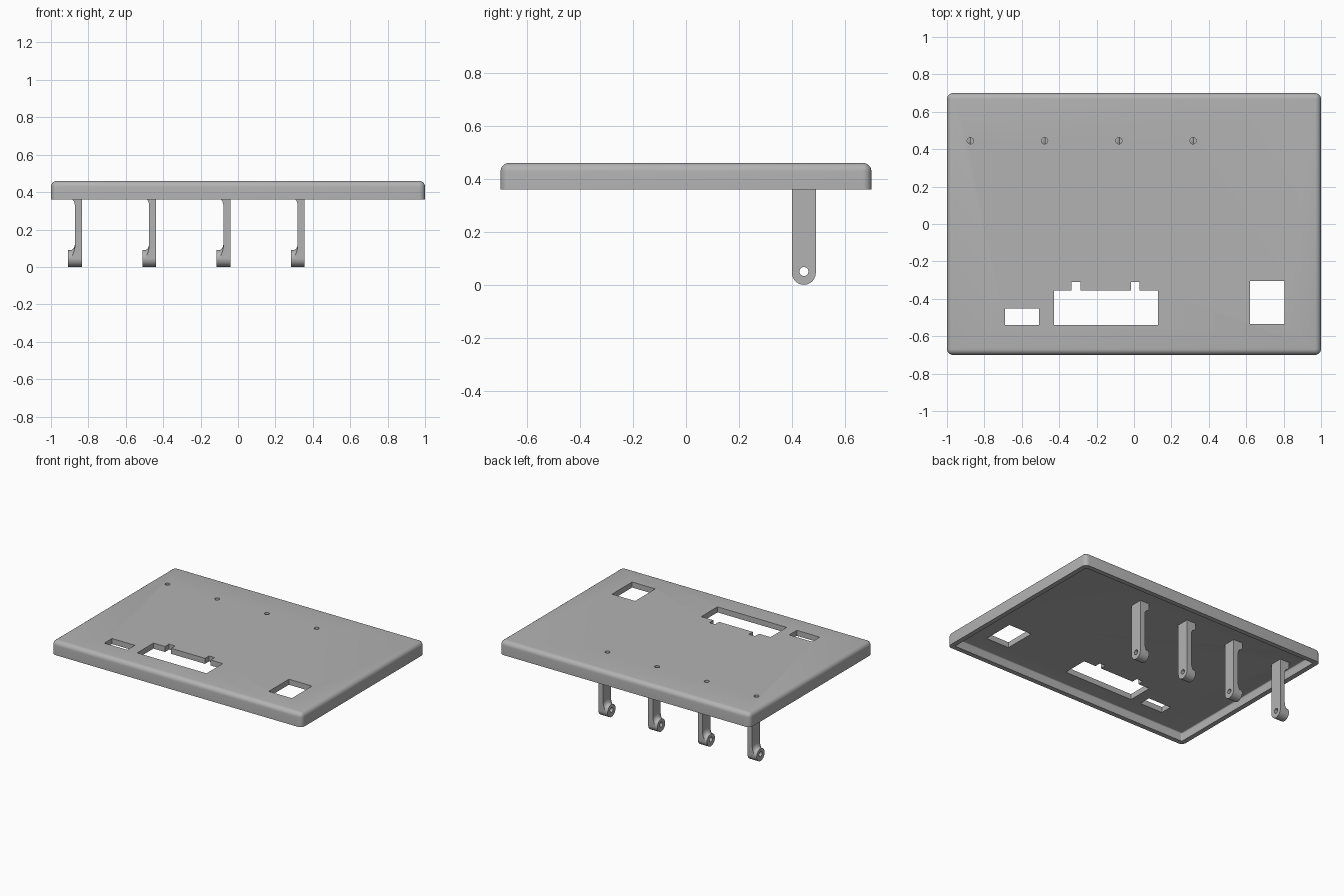
import bpy, bmesh, math
from mathutils import Matrix

cube = bpy.data.objects.get("Cube")
if cube:
    bpy.data.objects.remove(cube, do_unlink=True)

grey = bpy.data.materials.new("plain_grey")
grey.use_nodes = True
colour = (0.45, 0.45, 0.45, 1)
grey.diffuse_color = colour
grey.node_tree.nodes["Principled BSDF"].inputs["Base Color"].default_value = colour


def make(name, bm):
    bmesh.ops.recalc_face_normals(bm, faces=bm.faces)
    mesh = bpy.data.meshes.new(name)
    bm.to_mesh(mesh)
    bm.free()
    mesh.materials.append(grey)
    ob = bpy.data.objects.new(name, mesh)
    bpy.context.collection.objects.link(ob)
    return ob


def box(name, x, y, z, bevel=0, keep_bottom=True):
    bm = bmesh.new()
    bmesh.ops.create_cube(bm, size=1)
    for v in bm.verts:
        for i, (lo, hi) in enumerate((x, y, z)):
            v.co[i] = lo if v.co[i] < 0 else hi
    if bevel:
        edges = [e for e in bm.edges if max(v.co.z for v in e.verts) > z[0] + 1e-5]
        bmesh.ops.bevel(bm, geom=edges, offset=bevel, segments=6, profile=0.5,
                        affect='EDGES', clamp_overlap=True)
    return make(name, bm)


def prism(name, points, y):
    """Extrude an XZ outline along y."""
    bm = bmesh.new()
    face = bm.faces.new([bm.verts.new((px, y[0], pz)) for px, pz in points])
    ext = bmesh.ops.extrude_face_region(bm, geom=[face])["geom"]
    bmesh.ops.translate(bm, vec=(0, y[1] - y[0], 0),
                        verts=[g for g in ext if isinstance(g, bmesh.types.BMVert)])
    return make(name, bm)


def lathe(name, points, centre, axis='X', steps=40):
    """Revolve (position, radius) pairs about the x or z axis."""
    bm = bmesh.new()
    rings = []
    for p, r in points:
        angles = [2 * math.pi * k / steps for k in range(steps)]
        rings.append([bm.verts.new((p, r * math.cos(a), r * math.sin(a))) for a in angles])
    for a, b in zip(rings, rings[1:]):
        for k in range(steps):
            n = (k + 1) % steps
            bm.faces.new((a[k], a[n], b[n], b[k]))
    bm.faces.new(rings[0])
    bm.faces.new(rings[-1])
    if axis == 'Z':
        bm.transform(Matrix.Rotation(-math.pi / 2, 4, 'Y'))
    bm.transform(Matrix.Translation(centre))
    return make(name, bm)


def combine(target, tool, operation):
    mod = target.modifiers.new("cut", 'BOOLEAN')
    mod.operation, mod.object, mod.solver = operation, tool, 'EXACT'
    bpy.context.view_layer.objects.active = target
    bpy.ops.object.modifier_apply(modifier=mod.name)
    bpy.data.objects.remove(tool, do_unlink=True)


def smooth(ob):
    bpy.ops.object.select_all(action='DESELECT')
    ob.select_set(True)
    bpy.context.view_layer.objects.active = ob
    bpy.ops.object.shade_smooth_by_angle(angle=math.radians(32))


BOTTOM, CEILING, TOP = 0.36, 0.42, 0.46
HALF_Y, WALL = 0.7, 0.035
ARM_Y, ARM_R = 0.445, 0.045
ARM_XS = [-0.875 + 0.397 * i for i in range(4)]

# Hollow cover with rounded top edges
cover = box("cover", (-1, 1), (-HALF_Y, HALF_Y), (BOTTOM, TOP), 0.032)
inner = box("inner", (WALL - 1, 1 - WALL), (WALL - HALF_Y, HALF_Y - WALL), (0.3, CEILING), 0.008)
combine(cover, inner, 'DIFFERENCE')

# Openings through the cover: small slot, notched display window, square
left, right, low, high, notch = -0.427, 0.127, -0.54, -0.355, -0.31
bm_points = [(left, low), (right, low), (right, high), (0.03, high), (0.03, notch),
             (-0.015, notch), (-0.015, high), (-0.285, high), (-0.285, notch),
             (-0.335, notch), (-0.335, high), (left, high)]
window = prism("window", bm_points, (-0.6, -0.3))
window.data.transform(Matrix.Rotation(-math.pi / 2, 4, 'X'))
# The rotation maps (x, y, z) to (x, z, -y), so the outline lies flat
combine(cover, window, 'DIFFERENCE')
for xs, ys in (((-0.69, -0.507), (low, -0.453)), ((0.62, 0.805), (-0.535, -0.305))):
    combine(cover, box("opening", xs, ys, (0.3, 0.6)), 'DIFFERENCE')


def screw_hole(x):
    return lathe("screw_hole", [(0.335, 0.017), (0.6, 0.017)], (x, ARM_Y, 0), 'Z', 24)


for x in ARM_XS:
    combine(cover, screw_hole(x), 'DIFFERENCE')
smooth(cover)

# Hinge arm: stem flared where it meets the cover
OUT, FACE, BACK = -0.033, 0.003, 0.04
quarter = [math.pi / 2 * i / 8 for i in range(9)]
flare = [(-0.021 + 0.024 * math.sin(t), 0.325 + 0.04 * math.cos(t)) for t in quarter]
arm = prism("arm", [(BACK, ARM_R), (BACK, 0.43), (OUT, 0.43), (OUT, 0.38)] + flare
            + [(FACE, ARM_R)], (ARM_Y - ARM_R, ARM_Y + ARM_R))

# Round boss at the foot, with a concave fillet running up to the stem
fillet = lathe("fillet", [(-0.025, 0.03)] + [
    (-0.021 + 0.024 * math.sin(t), 0.08 - 0.0351 * math.cos(t)) for t in quarter]
    + [(0.02, 0.08)], (0, ARM_Y, ARM_R))
clip = box("clip", (-0.1, 0.1), (ARM_Y - ARM_R, ARM_Y + ARM_R), (ARM_R, 0.2))
combine(fillet, clip, 'INTERSECT')
combine(arm, fillet, 'UNION')
combine(arm, lathe("boss", [(OUT, ARM_R), (BACK, ARM_R)], (0, ARM_Y, ARM_R)), 'UNION')

# Pin hole and screw recess
pin = lathe("pin_hole", [(-0.1, 0.017), (0.1, 0.017)], (0, ARM_Y, 0.05), 'X', 24)
combine(arm, pin, 'DIFFERENCE')
combine(arm, screw_hole(0), 'DIFFERENCE')
smooth(arm)

# Four arms in a row along the back
arm.name = "hinge_arm_1"
arm.location.x = ARM_XS[0]
for i, x in enumerate(ARM_XS[1:], 2):
    copy = arm.copy()
    copy.name = f"hinge_arm_{i}"
    copy.location.x = x
    bpy.context.collection.objects.link(copy)
